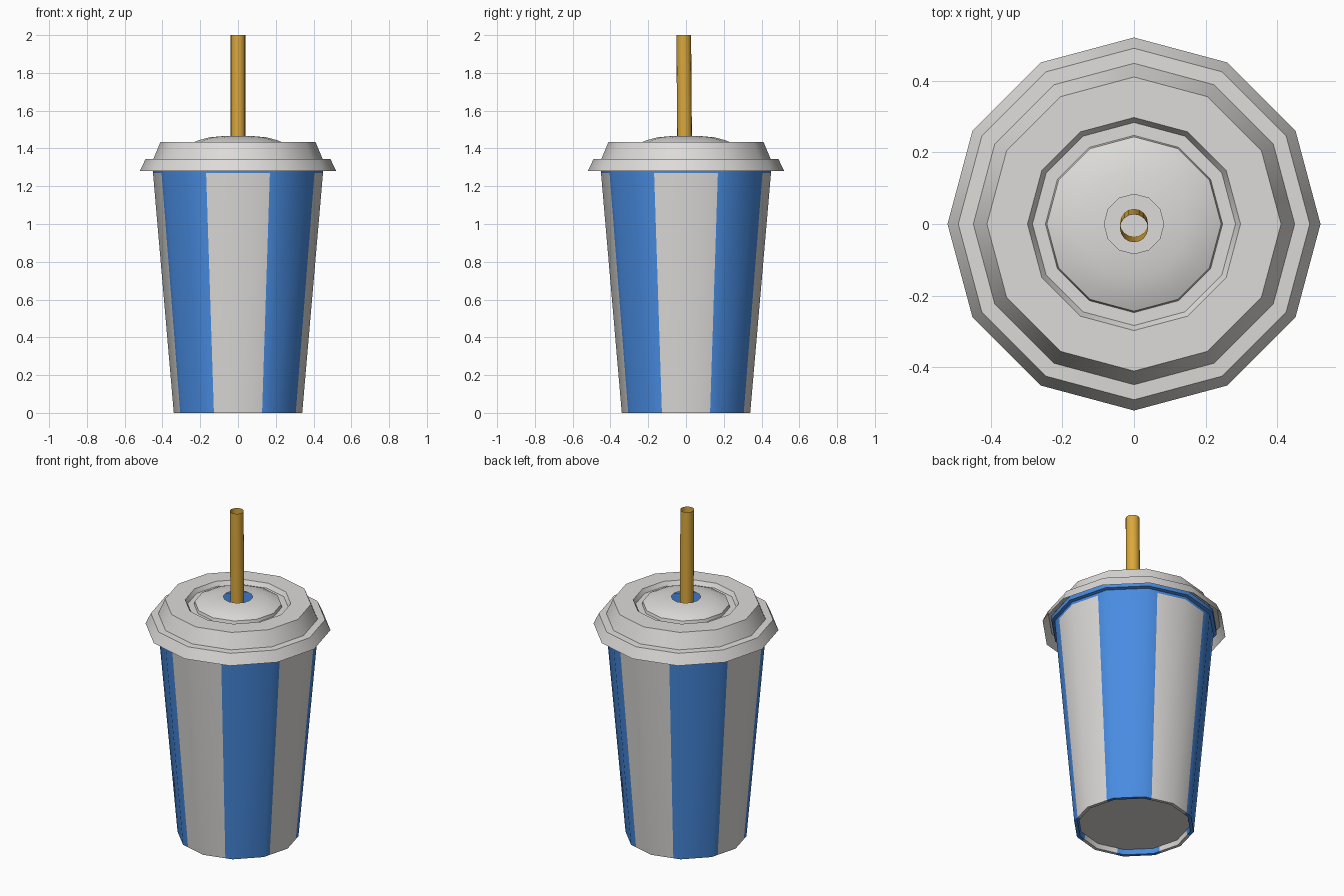
import bpy, bmesh, math
from mathutils import Vector

if "Cube" in bpy.data.objects:
    bpy.data.objects.remove(bpy.data.objects["Cube"])


def material(name, rgb):
    m = bpy.data.materials.new(name)
    m.diffuse_color = (*rgb, 1)
    m.use_nodes = True
    m.node_tree.nodes["Principled BSDF"].inputs["Base Color"].default_value = m.diffuse_color
    return m


white = material("off_white", (0.72, 0.71, 0.69))
blue = material("blue", (0.065, 0.26, 0.75))
gold = material("straw_gold", (0.70, 0.39, 0.045))


def polygon_point(deg, sides):
    """Point on a unit polygon, interpolated along its straight sides."""
    t = deg / 360 * sides
    k = math.floor(t + 1e-6)
    a, b = (Vector((math.cos(j * math.tau / sides), math.sin(j * math.tau / sides)))
            for j in (k, k + 1))
    return a.lerp(b, t - k)


def lathe(name, profile, angles, sides, mats, cap=False, rule=None, shift=None):
    """Turn an (r, z) profile; rule(angle, z) picks the material of a face."""
    bm = bmesh.new()
    rings = []
    for r, z in profile:
        dy = shift(z) if shift else 0
        pts = [polygon_point(a, sides) * r for a in angles]
        rings.append([bm.verts.new((p.x, p.y + dy, z)) for p in pts])
    n = len(angles)
    for k in range(len(rings) - 1):
        lo, hi = rings[k], rings[k + 1]
        zm = (profile[k][1] + profile[k + 1][1]) / 2
        for i in range(n):
            j = (i + 1) % n
            f = bm.faces.new((lo[i], lo[j], hi[j], hi[i]))
            if rule:
                nxt = angles[j] if j else 360
                f.material_index = rule((angles[i] + nxt) / 2, zm)
    if cap:
        bm.faces.new(rings[0][::-1])
    me = bpy.data.meshes.new(name)
    bm.to_mesh(me)
    bm.free()
    for m in mats:
        me.materials.append(m)
    ob = bpy.data.objects.new(name, me)
    bpy.context.collection.objects.link(ob)
    bpy.ops.object.select_all(action='DESELECT')
    ob.select_set(True)
    bpy.context.view_layer.objects.active = ob
    bpy.ops.object.shade_smooth_by_angle(angle=math.radians(35))
    return ob


twelve = [30 * i for i in range(12)]
striped = sorted(twelve + [22.5 + 45 * i for i in range(8)])


# Cup: recessed base, tapered striped wall, blue rim tucked under the lid
def stripe(angle, z):
    return 1 if z > 1.27 or round(angle / 45) % 2 else 0


lathe("cup", [(0.315, 0.03), (0.32, 0), (0.34, 0), (0.45, 1.27), (0.451, 1.285),
              (0.47, 1.29), (0.47, 1.315), (0.45, 1.325)],
      striped, 12, [white, blue], cap=True, rule=stripe)

# Lid: stepped skirt, flat top, groove and a shallow dome with a straw hole
lathe("lid", [(0.52, 1.28), (0.49, 1.343), (0.448, 1.345), (0.41, 1.435),
              (0.297, 1.435), (0.283, 1.41), (0.247, 1.41), (0.243, 1.428),
              (0.21, 1.443), (0.15, 1.459), (0.083, 1.465)],
      twelve, 12, [white])

# Straw: open tube with a slight lean
lathe("straw", [(0.039, 0.08), (0.039, 2.0)], [22.5 * i for i in range(16)], 16,
      [gold], shift=lambda z: 0.004 - 0.016 * z / 2)
